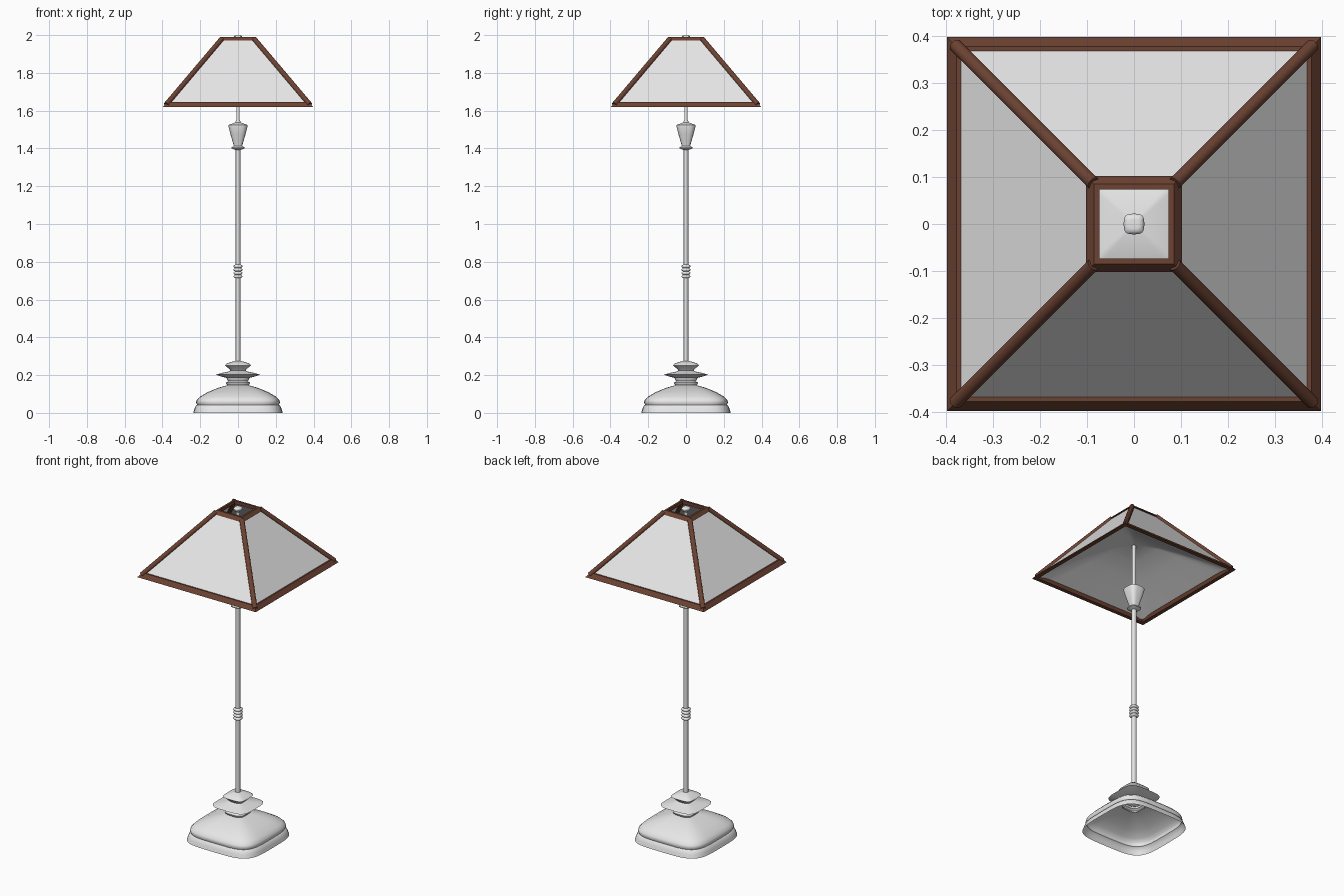
import bpy, bmesh, math
from mathutils import Vector

if "Cube" in bpy.data.objects:
    bpy.data.objects.remove(bpy.data.objects["Cube"])


def material(name, rgb):
    m = bpy.data.materials.new(name)
    m.diffuse_color = (*rgb, 1)
    m.use_nodes = True
    m.node_tree.nodes["Principled BSDF"].inputs["Base Color"].default_value = m.diffuse_color
    return m


WHITE = material("off_white", (0.8, 0.8, 0.8))
BROWN = material("brown_wood", (0.15, 0.055, 0.032))


def finish(name, bm, mat, smooth=None):
    me = bpy.data.meshes.new(name)
    bm.to_mesh(me)
    bm.free()
    ob = bpy.data.objects.new(name, me)
    bpy.context.collection.objects.link(ob)
    me.materials.append(mat)
    if smooth:
        me.shade_smooth()
        me.set_sharp_from_angle(angle=math.radians(smooth))
    return ob


def section(n, power):
    # unit rounded square (superellipse), or a true square for n == 4
    if n == 4:
        return [(1, -1), (1, 1), (-1, 1), (-1, -1)]
    pts = []
    for i in range(n):
        t = 2 * math.pi * i / n
        c, s = math.cos(t), math.sin(t)
        pts.append((math.copysign(abs(c) ** (2 / power), c) if abs(c) > 1e-9 else 0,
                    math.copysign(abs(s) ** (2 / power), s) if abs(s) > 1e-9 else 0))
    return pts


def loft(name, profile, mat, n=48, power=4.2, smooth=50, closed=False, cap=False):
    # sweep a (half width, height) profile around a rounded-square section
    bm = bmesh.new()
    sec = section(n, power)
    rings = [[bm.verts.new((x * r, y * r, z)) for x, y in sec] for r, z in profile]
    pairs = list(zip(rings, rings[1:]))
    if closed:
        pairs.append((rings[-1], rings[0]))
    for a, b in pairs:
        for i in range(n):
            j = (i + 1) % n
            bm.faces.new((a[i], a[j], b[j], b[i]))
    if cap:
        bm.faces.new(rings[-1])
    if closed:
        bmesh.ops.recalc_face_normals(bm, faces=bm.faces)
    return finish(name, bm, mat, smooth)


# hollow foot with its stacked collars
loft("base", [(.237, 0), (.231, .02), (.225, .036), (.217, .043), (.222, .055),
              (.219, .068), (.203, .085), (.16, .11), (.11, .131), (.07, .143),
              (.053, .147)], WHITE)
loft("base_neck", [(.05, .142), (.061, .152), (.063, .16), (.052, .168),
                   (.058, .176), (.06, .182), (.058, .187)], WHITE, power=3.5)
loft("lower_disc", [(.055, .184), (.085, .191), (.117, .202), (.09, .211),
                    (.055, .218), (.04, .224)], WHITE)
loft("upper_disc", [(.038, .222), (.05, .236), (.07, .252), (.058, .262),
                    (.03, .271), (.013, .276)], WHITE)

# pole
loft("pole", [(.0125, .26), (.0125, 1.41)], WHITE, n=24, power=3)
rings = []
for k in range(4):
    z = .722 + k * .018
    rings += [(.014, z - .009), (.021, z - .006), (.024, z), (.021, z + .006)]
loft("pole_rings", rings + [(.014, .785)], WHITE, n=24, power=3, smooth=80)

# socket cup
loft("socket_cup", [(.013, 1.392), (.034, 1.4), (.034, 1.406), (.022, 1.413),
                    (.028, 1.435), (.04, 1.475), (.05, 1.515), (.05, 1.525),
                    (.035, 1.53), (.014, 1.538), (.01, 1.55)], WHITE, power=3.2)
loft("upper_rod", [(.009, 1.53), (.009, 1.985)], WHITE, n=24, power=3)
loft("finial", [(.009, 1.972), (.02, 1.984), (.022, 1.992), (.017, 1.999),
                (.01, 2.0)], WHITE, n=24, power=3.2, cap=True)

# shade panels and inner lining
loft("shade_panels", [(.385, 1.625), (.085, 1.982)], WHITE, n=4, smooth=None)
loft("shade_lining", [(.38, 1.63), (.29, 1.68), (.2, 1.73), (.1, 1.78),
                      (.04, 1.797), (.005, 1.8)], WHITE, power=14, smooth=80)

# wooden shade frame
loft("frame_bottom", [(.397, 1.62), (.374, 1.62), (.362, 1.645), (.377, 1.645)],
     BROWN, n=4, smooth=None, closed=True)
loft("frame_top", [(.102, 1.971), (.085, 1.991), (.073, 1.991), (.073, 1.971)],
     BROWN, n=4, smooth=None, closed=True)
for name, sx, sy in (("front_left", -1, -1), ("front_right", 1, -1),
                     ("back_left", -1, 1), ("back_right", 1, 1)):
    a = Vector((sx * .38, sy * .38, 1.632))
    b = Vector((sx * .086, sy * .086, 1.979))
    bm = bmesh.new()
    bmesh.ops.create_cone(bm, cap_ends=True, segments=16, radius1=.014,
                          radius2=.014, depth=(b - a).length)
    ob = finish("frame_corner_" + name, bm, BROWN, 40)
    ob.location = (a + b) / 2
    ob.rotation_mode = 'QUATERNION'
    ob.rotation_quaternion = (b - a).to_track_quat('Z', 'Y')
